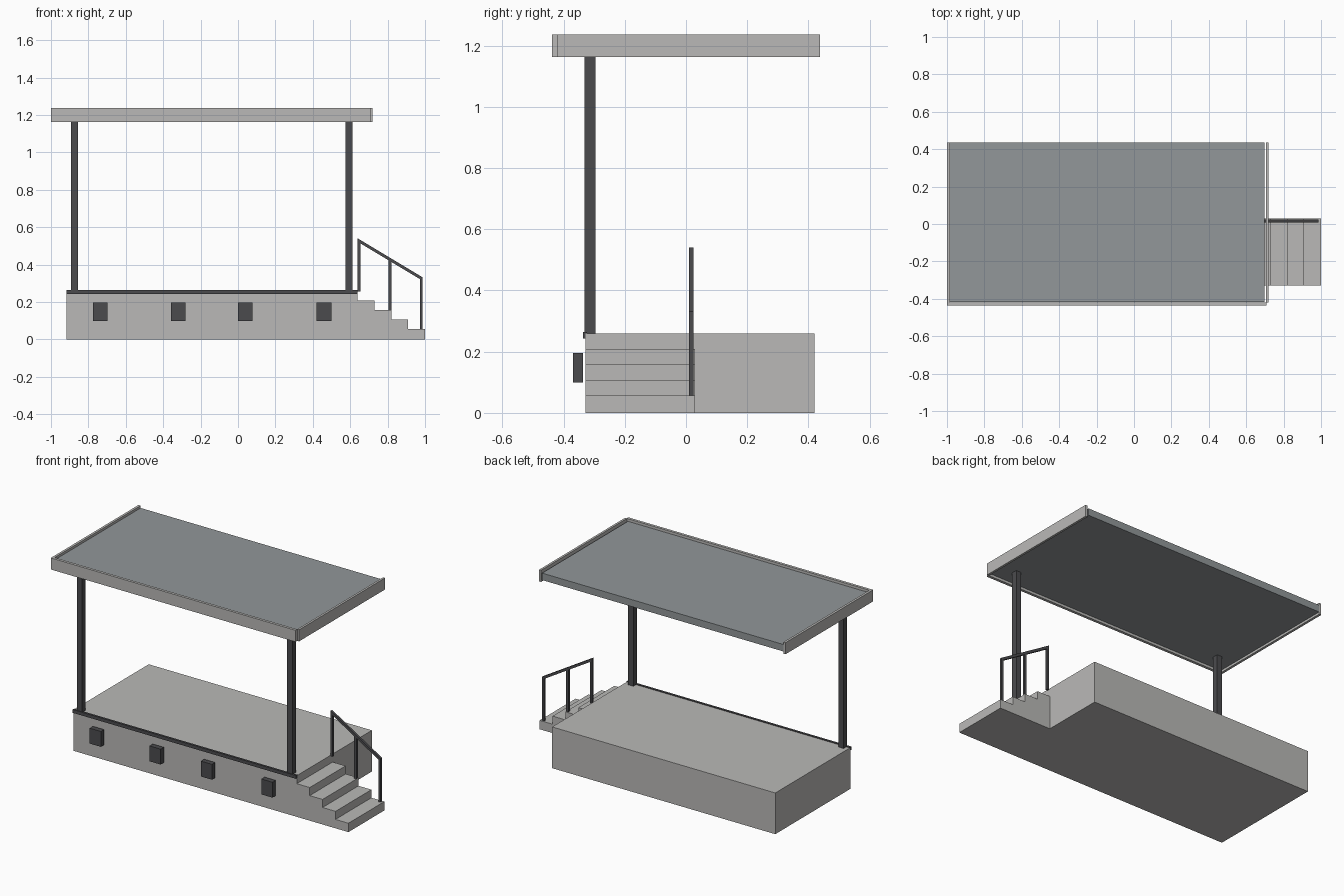
import bpy, bmesh, math
from mathutils import Vector

if "Cube" in bpy.data.objects:
    bpy.data.objects.remove(bpy.data.objects["Cube"])


def material(name, rgb):
    m = bpy.data.materials.new(name)
    m.diffuse_color = (*rgb, 1)
    m.use_nodes = True
    m.node_tree.nodes["Principled BSDF"].inputs["Base Color"].default_value = m.diffuse_color
    return m


CONCRETE = material("light concrete", (0.49, 0.485, 0.474))
ROOF = material("blue grey roof", (0.287, 0.309, 0.319))
STEEL = material("dark steel", (0.071, 0.071, 0.076))


def finish(name, bm, mat):
    bmesh.ops.recalc_face_normals(bm, faces=bm.faces)
    me = bpy.data.meshes.new(name)
    bm.to_mesh(me)
    bm.free()
    me.materials.append(mat)
    ob = bpy.data.objects.new(name, me)
    bpy.context.collection.objects.link(ob)
    return ob


def box(name, x, y, z, mat):
    bm = bmesh.new()
    bmesh.ops.create_cube(bm, size=1)
    for v in bm.verts:
        v.co = [r[0] if c < 0 else r[1] for c, r in zip(v.co, (x, y, z))]
    return finish(name, bm, mat)


def prism(bm, profile, y0, y1):
    """Extrude an x-z profile along y."""
    f = bm.faces.new([bm.verts.new((x, y0, z)) for x, z in profile])
    r = bmesh.ops.extrude_face_region(bm, geom=[f])
    for v in r["geom"]:
        if isinstance(v, bmesh.types.BMVert):
            v.co.y = y1


# Platform and stairs as one solid; the rear is extruded past the stairs
EDGE, TOP, FRONT, MID, BACK = 0.64, 0.26, -0.328, 0.03, 0.42
STEPS, RUN, RISE = 4, 0.09, 0.051
profile = [(-0.917, 0), (-0.917, TOP), (EDGE, TOP)]
for i in range(STEPS):
    z = TOP - RISE * (i + 1)
    profile += [(EDGE + RUN * i, z), (EDGE + RUN * (i + 1), z)]
profile.append((EDGE + RUN * STEPS, 0))
bm = bmesh.new()
prism(bm, profile, FRONT, MID)
bmesh.ops.bisect_plane(bm, geom=bm.verts[:] + bm.edges[:] + bm.faces[:],
                       plane_co=(EDGE, 0, 0), plane_no=(1, 0, 0), dist=1e-5)
bm.normal_update()
rear = [f for f in bm.faces
        if all(abs(v.co.y - MID) < 1e-4 and v.co.x < EDGE + 1e-3 for v in f.verts)]
r = bmesh.ops.extrude_face_region(bm, geom=rear)
for v in r["geom"]:
    if isinstance(v, bmesh.types.BMVert):
        v.co.y = BACK
bmesh.ops.delete(bm, geom=[f for f in rear if f.is_valid], context='FACES')
bmesh.ops.dissolve_limit(bm, angle_limit=0.01, verts=bm.verts[:], edges=bm.edges[:])
finish("platform_and_stairs", bm, CONCRETE)

# Steel strip along the front edge
box("edge_strip", (-0.917, EDGE), (-0.337, -0.323), (0.243, 0.264), STEEL)

# Wall boxes on the platform front
for i, x in enumerate((-0.737, -0.32, 0.038, 0.46)):
    box(f"wall_box_{i + 1}", (x - 0.039, x + 0.039), (-0.369, -0.337), (0.099, 0.196), STEEL)

# Roof posts
for side, x in (("left", -0.874), ("right", 0.593)):
    box(f"{side}_roof_post", (x - 0.018, x + 0.018), (-0.332, -0.296), (TOP, 1.18), STEEL)

# Roof panel with fascia boards on three sides
box("roof_panel", (-0.985, 0.698), (-0.418, 0.437), (1.177, 1.221), ROOF)
FZ = (1.163, 1.236)
box("front_fascia", (-1.0, 0.708), (-0.437, -0.42), FZ, CONCRETE)
box("left_fascia", (-1.0, -0.985), (-0.42, 0.437), FZ, CONCRETE)
box("right_fascia", (0.706, 0.72), (-0.42, 0.437), FZ, CONCRETE)

# Handrail: three uprights and a sloping bar
RY = (0.009, 0.024)
H = 0.0075


def rail_z(x):
    return 0.532 - 0.6 * (x - 0.647)


for i, (x, z) in enumerate(((0.647, TOP - 0.005), (0.812, 0.158), (0.98, 0.056))):
    box(f"handrail_upright_{i + 1}", (x - H, x + H), RY, (z, rail_z(x) - 0.003), STEEL)
a, b = 0.647 - H, 0.98 + H
bm = bmesh.new()
prism(bm, [(a, rail_z(a) - 0.014), (b, rail_z(b) - 0.014),
           (b, rail_z(b) + 0.004), (a, rail_z(a) + 0.004)], *RY)
finish("handrail_bar", bm, STEEL)
